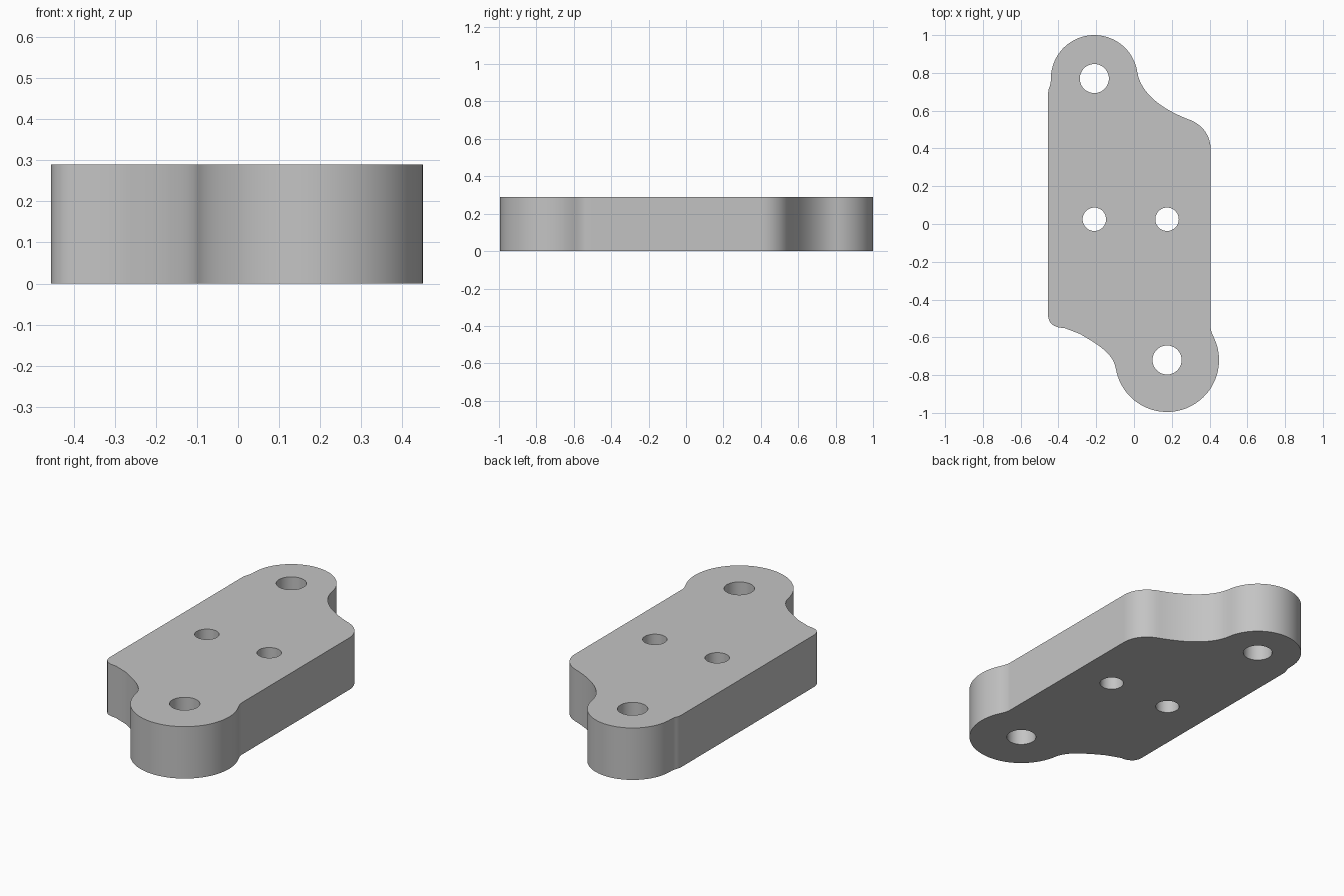
import bpy, math
from mathutils import Vector
from mathutils.geometry import interpolate_bezier

cube = bpy.data.objects.get("Cube")
if cube:
    bpy.data.objects.remove(cube, do_unlink=True)

HEIGHT = 0.29
BACK_LUG, FRONT_LUG = (-0.21, 0.77), (0.175, -0.72)


def arc(centre, radius, start, end, steps):
    """Points along a circular arc, angles in degrees."""
    angles = [math.radians(start + (end - start) * i / steps) for i in range(steps + 1)]
    return [(centre[0] + radius * math.cos(a), centre[1] + radius * math.sin(a)) for a in angles]


def blend(a, b, c, d, steps=12):
    """Points along a smooth transition between two edges."""
    pts = interpolate_bezier(*[Vector((*p, 0)) for p in (a, b, c, d)], steps)
    return [(p.x, p.y) for p in pts]


def add_loop(curve, points):
    spline = curve.splines.new("POLY")
    spline.points.add(len(points) - 1)
    for point, (x, y) in zip(spline.points, points):
        point.co = (x, y, 0, 1)
    spline.use_cyclic_u = True


# Outline, clockwise from the right-hand edge of the plate
outline = (
    blend((-0.455, 0.68), (-0.455, 0.73), (-0.44, 0.72), (-0.44, 0.77))
    + arc(BACK_LUG, 0.23, 180, 8, 48)
    + blend((0.018, 0.802), (0.04, 0.67), (0.19, 0.592), (0.286, 0.555), 20)
    + blend((0.286, 0.555), (0.36, 0.53), (0.405, 0.47), (0.405, 0.40))
    + blend((0.405, -0.54), (0.405, -0.57), (0.422, -0.596), (0.433, -0.626))
    + arc(FRONT_LUG, 0.275, 20, -170, 52)
    + blend((-0.096, -0.768), (-0.11, -0.69), (-0.17, -0.65), (-0.286, -0.582), 20)
    + blend((-0.37, -0.55), (-0.43, -0.55), (-0.455, -0.52), (-0.455, -0.48))
)
# Drop coincident points where segments meet
outline = [p for i, p in enumerate(outline) if math.dist(p, outline[i - 1]) > 0.002]

# Plate with through holes
curve = bpy.data.curves.new("mounting_plate", "CURVE")
curve.dimensions = "2D"
curve.fill_mode = "BOTH"
curve.extrude = HEIGHT / 2
add_loop(curve, outline)
for centre, radius in ((BACK_LUG, 0.077), (FRONT_LUG, 0.077),
                       ((-0.21, 0.025), 0.062), ((0.175, 0.025), 0.062)):
    add_loop(curve, arc(centre, radius, 0, 352.5, 47))

plate = bpy.data.objects.new("mounting_plate", curve)
bpy.context.collection.objects.link(plate)
plate.location.z = HEIGHT / 2
bpy.ops.object.select_all(action="DESELECT")
plate.select_set(True)
bpy.context.view_layer.objects.active = plate
bpy.ops.object.convert(target="MESH")
plate = bpy.context.object

# Weld the caps to the walls
bpy.ops.object.mode_set(mode="EDIT")
bpy.ops.mesh.select_all(action="SELECT")
bpy.ops.mesh.remove_doubles(threshold=0.0005)
bpy.ops.mesh.normals_make_consistent(inside=False)
bpy.ops.object.mode_set(mode="OBJECT")
bpy.ops.object.shade_smooth_by_angle(angle=math.radians(35))

# Plain grey finish
grey = bpy.data.materials.new("plain_grey")
grey.use_nodes = True
grey.diffuse_color = (0.55, 0.55, 0.55, 1)
grey.node_tree.nodes["Principled BSDF"].inputs["Base Color"].default_value = grey.diffuse_color
plate.data.materials.clear()
plate.data.materials.append(grey)
